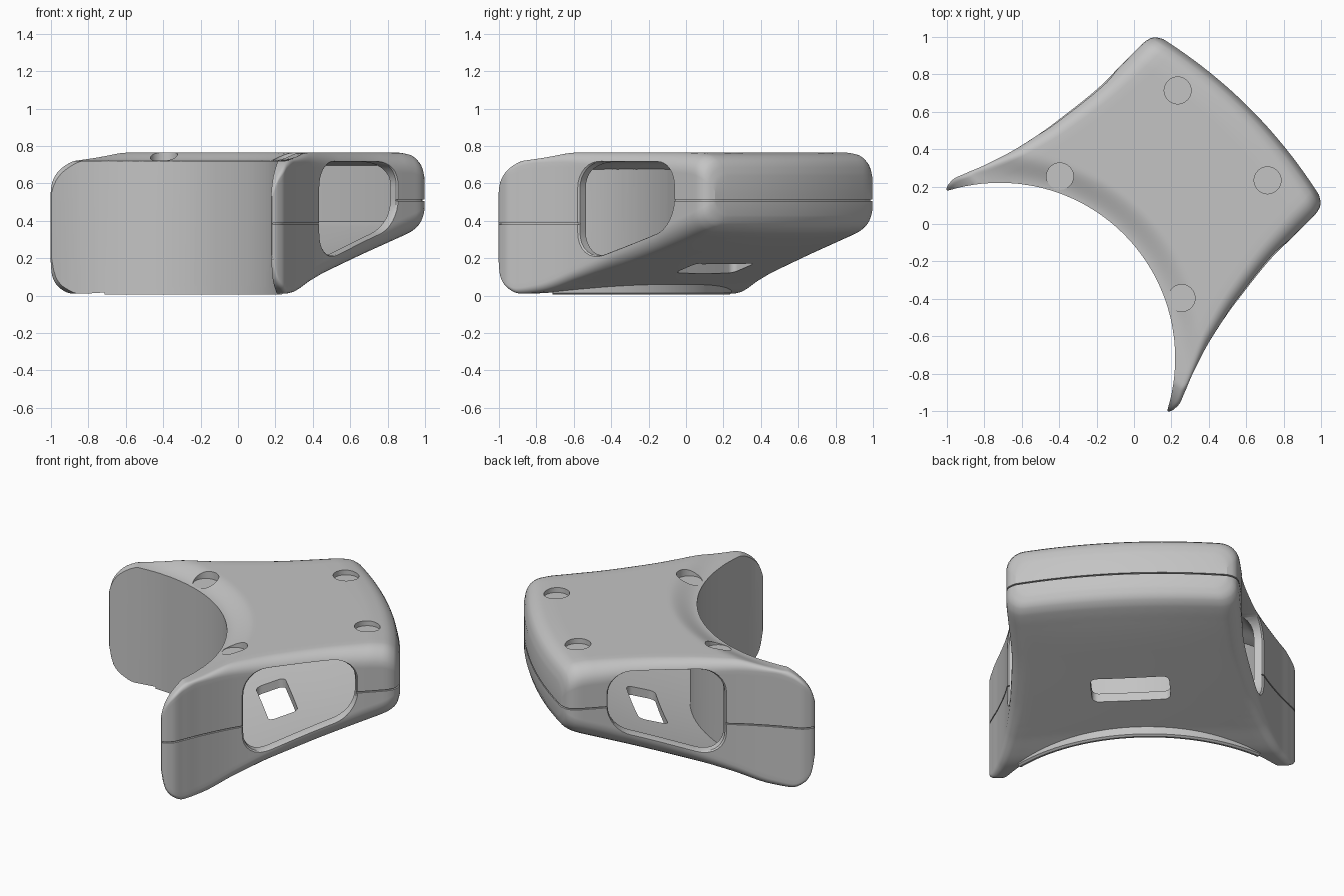
import bpy, bmesh, math
from mathutils import Matrix

if "Cube" in bpy.data.objects:
    bpy.data.objects.remove(bpy.data.objects["Cube"])

TURN = Matrix.Rotation(math.radians(45), 4, "Z")   # parts are built facing +x, then turned
ARC_C, ARC_R = -1.015, 0.938                       # concave front cylinder
WALL = .052                                        # shell thickness

# Lengthwise stations: position, half width, bottom, top, edge radius
U = [-.58, -.56, -.52, -.45, -.35, -.14, .1, .45, .62, .70, .75, .78, .795]
W = [.838, .85, .853, .83, .79, .725, .68, .648, .65, .65, .645, .625, .59]
B = [.2, .1, .045, .01, .017, .078, .15, .257, .309, .335, .357, .387, .43]
T = [.55, .61, .665, .715, .749, .765, .766, .766, .765, .757, .738, .7, .64]
R = [.02, .02, .025, .03, .04, .055, .075, .09, .1, .1, .1, .09, .08]


def smooth(x):
    x = min(max(x, 0), 1)
    return x * x * (3 - 2 * x)


def curve(values, u):
    """Monotone cubic through the station values."""
    n = len(U)
    d = [(values[i + 1] - values[i]) / (U[i + 1] - U[i]) for i in range(n - 1)]
    m = [d[0]] + [2 * a * b / (a + b) if a * b > 0 else 0 for a, b in zip(d, d[1:])] + [d[-1]]
    i = max(k for k in range(n - 1) if U[k] <= u or k == 0)
    h = U[i + 1] - U[i]
    s = (u - U[i]) / h
    a = smooth(s)
    return ((1 - a) * values[i] + a * values[i + 1]
            + h * s * (1 - s) * ((1 - s) * m[i] - s * m[i + 1]))


def bow(v, amount=.08):
    return amount * max(0, 1 - (v / .65) ** 2)


def rounded(corners, steps=6, fill=1):
    """Round a polygon of (a, b, radius) corners; fill subdivides the straight runs."""
    out, n = [], len(corners)
    for i, (x, y, r) in enumerate(corners):
        (px, py, _), (nx, ny, r2) = corners[i - 1], corners[(i + 1) % n]
        lp, ln = math.hypot(px - x, py - y), math.hypot(nx - x, ny - y)
        ax, ay = x + (px - x) / lp * r, y + (py - y) / lp * r
        cx, cy = x + (nx - x) / ln * r, y + (ny - y) / ln * r
        for j in range(steps + 1):
            t = j / steps
            a, b, c = (1 - t) ** 2, math.sqrt(2) * t * (1 - t), t * t
            s = a + b + c
            out.append(((a * ax + b * x + c * cx) / s, (a * ay + b * y + c * cy) / s))
        ex, ey = nx + (x - nx) / ln * r2, ny + (y - ny) / ln * r2
        for j in range(1, fill):
            t = j / fill
            out.append((cx + (ex - cx) * t, cy + (ey - cy) * t))
    return out


def loft(name, rings, pinch=False):
    """Skin a row of equal rings; cap the ends, or weld the last ring shut if pinched."""
    bm = bmesh.new()
    rows = [[bm.verts.new(p) for p in ring] for ring in rings]
    for a, b in zip(rows, rows[1:]):
        for i in range(len(a)):
            j = (i + 1) % len(a)
            bm.faces.new((a[i], a[j], b[j], b[i]))
    bm.faces.new(rows[0])
    if pinch:
        bmesh.ops.remove_doubles(bm, verts=rows[-1], dist=.0005)
    else:
        bm.faces.new(rows[-1])
    bmesh.ops.recalc_face_normals(bm, faces=bm.faces)
    bm.transform(TURN)
    mesh = bpy.data.meshes.new(name)
    bm.to_mesh(mesh)
    bm.free()
    ob = bpy.data.objects.new(name, mesh)
    bpy.context.collection.objects.link(ob)
    return ob


def cut(target, cutter):
    bpy.context.view_layer.objects.active = target
    mod = target.modifiers.new(cutter.name, "BOOLEAN")
    mod.operation, mod.solver, mod.object = "DIFFERENCE", "EXACT", cutter
    bpy.ops.object.modifier_apply(modifier=mod.name)
    bpy.data.objects.remove(cutter)


def disc(x, y, r, z, n):
    return [(x + r * math.cos(math.tau * i / n), y + r * math.sin(math.tau * i / n), z)
            for i in range(n)]


def arc_cutter(extra):
    return loft("front_arc_cutter", [disc(ARC_C, 0, ARC_R + extra, z, 128) for z in (-1, 2)])


# One rounded section, bowed at the back and dipping on top along the front arc
def section(u, inset=0, flat=False):
    w, b, t, r = (curve(c, u) for c in (W, B, T, R))
    w, b, t = w - inset, b + inset, t - inset
    dip = .72 - inset
    ring = []
    for v, z in rounded([(-w, b, r), (w, b, r), (w, t, r), (-w, t, r)], fill=24):
        x = u + bow(v)
        gap = math.hypot(x - ARC_C, v) - ARC_R
        if z > dip:
            z = dip + (z - dip) * smooth(gap / .16)
        else:
            z -= .25 * bow(v) * smooth((.45 - z) / .2)
        ring.append((x, v, (b + t) / 2 if flat else z))
    return ring


# Housing shell
N = 120
steps = [U[0] + (U[-1] - U[0]) * i / N for i in range(N - 4)]
steps += [.762, .77, .778, .785, .791, .795]
housing = loft("housing", [section(u) for u in sorted(steps)]
               + [section(U[-1], flat=True)], pinch=True)
cut(housing, arc_cutter(0))

# Hollow inside, following the walls
inner = [-.3 + 1.03 * i / 40 for i in range(41)]
cavity = loft("cavity_cutter", [section(u, WALL) for u in inner]
              + [section(inner[-1], WALL, flat=True)], pinch=True)
cut(cavity, arc_cutter(.04))
cutters = [cavity]

# Side openings with a small chamfered rim
opening = rounded([(-.095, .17, .17), (.555, .372, .14), (.555, .716, .13), (-.095, .716, .14)],
                  steps=8, fill=6)
for side in (-1, 1):
    rings = [[(u, side * .5, z) for u, z in opening]]
    for offset, grow in ((-.008, 1), (.03, 1.09)):
        rings.append([(.23 + (u - .23) * grow, side * (curve(W, u) + offset),
                       .47 + (z - .47) * grow) for u, z in opening])
    cutters.append(loft("opening_cutter", rings))

# Floor slot
slot = rounded([(.11, -.22, .035), (.275, -.22, .035), (.275, .22, .035), (.11, .22, .035)], fill=8)
cutters.append(loft("slot_cutter", [[(x + bow(y, .03), y, z) for x, y in slot] for z in (0, .4)]))

# Four round pockets in the top
for side in (-1, 1):
    for x, y, floor in ((-.1, .46, .7195), (.67, .34, .735)):
        cutters.append(loft("pocket_cutter", [disc(x, side * y, .072, z, 40) for z in (floor, 1)]))


# Parting grooves
def groove(path, z):
    rings = []
    for i, (x, y) in enumerate(path):
        (ax, ay), (bx, by) = path[max(i - 1, 0)], path[min(i + 1, len(path) - 1)]
        dx, dy = bx - ax, by - ay
        l = math.hypot(dx, dy)
        nx, ny = dy / l, -dx / l
        rings.append([(x + nx * o, y + ny * o, z + h) for o, h in
                      ((-.012, -.004), (.03, -.004), (.03, .004), (-.012, .004))])
    cutters.append(loft("groove_cutter", rings))


edge = [(u + bow(curve(W, u)), curve(W, u)) for u in
        [.53 + (U[-1] - .53) * i / 24 for i in range(25)]]
back = [(U[-1] + bow(v), v) for v in [W[-1] * (1 - i / 12) for i in range(1, 24)]]
loop = edge + back + [(x, -y) for x, y in reversed(edge)]
groove([(x, -y) for x, y in loop], .51)
side_path = [(u, curve(W, u)) for u in [-.575 + .5 * i / 24 for i in range(25)]]
groove([(x, -y) for x, y in side_path], .385)
groove(list(reversed(side_path)), .385)

for c in cutters:
    cut(housing, c)

# Thin lip under the front arc
lip_rings = []
for i in range(49):
    a = (i / 24 - 1) * math.asin(.66 / ARC_R)
    lip_rings.append([(ARC_C + r * math.cos(a), r * math.sin(a), z) for r, z in
                      ((ARC_R, .005), (ARC_R + .012, .005), (ARC_R + .024, .014),
                       (ARC_R + .024, .062), (ARC_R, .062))])
front_lip = loft("front_lip", lip_rings)

# Plain grey finish
grey = bpy.data.materials.new("plain_grey")
grey.use_nodes = True
colour = (.55, .55, .55, 1)
grey.diffuse_color = colour
grey.node_tree.nodes["Principled BSDF"].inputs["Base Color"].default_value = colour
for part in (housing, front_lip):
    part.data.materials.clear()
    part.data.materials.append(grey)
    part.select_set(True)
bpy.context.view_layer.objects.active = housing
bpy.ops.object.shade_smooth_by_angle(angle=math.radians(35))
